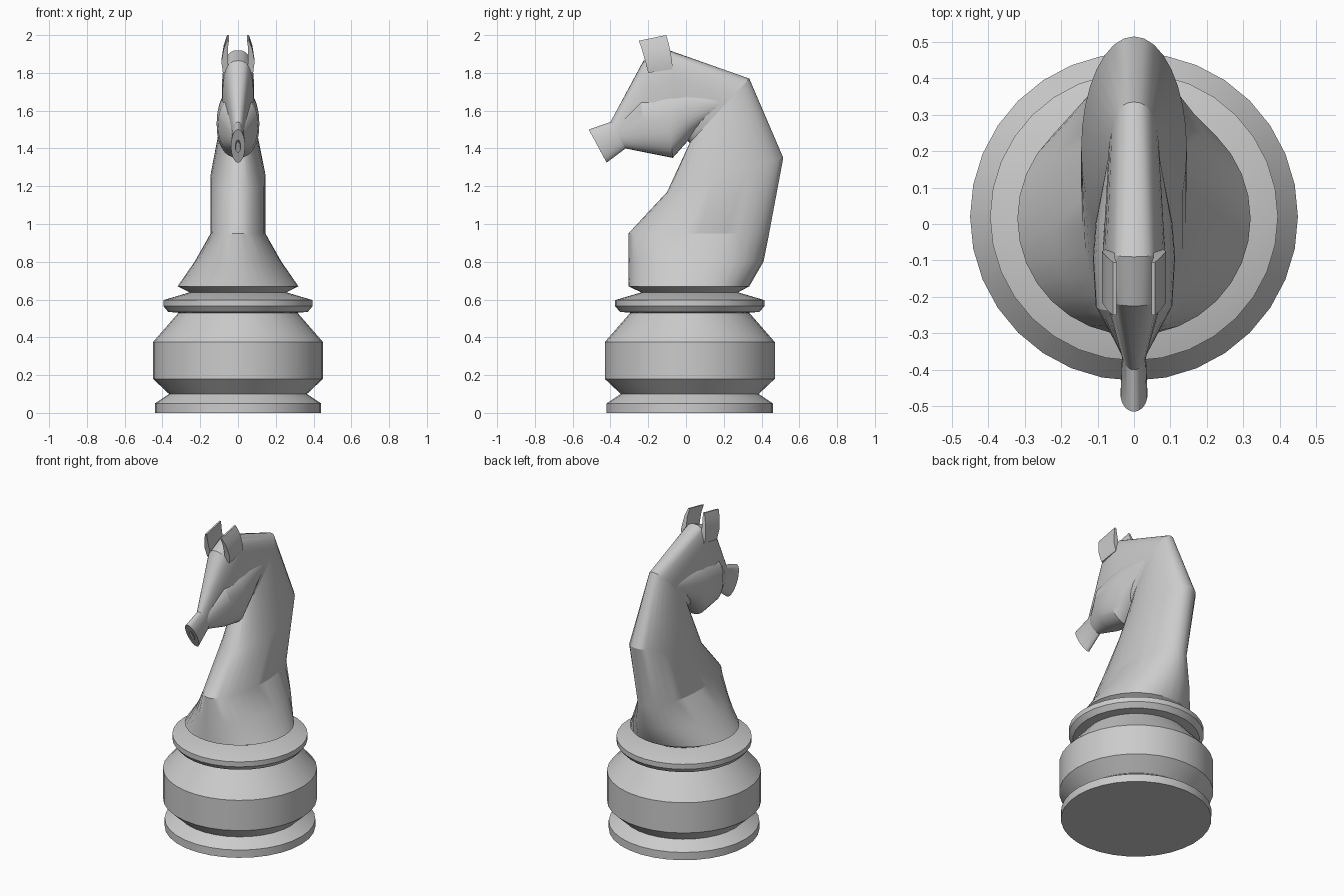
import bpy, bmesh, math
from mathutils import Vector

if "Cube" in bpy.data.objects:
    bpy.data.objects.remove(bpy.data.objects["Cube"])

N = 32


def ring(top, bottom, half_width, power=2.0):
    """Superellipse section spanning two (y, z) points, mirrored across x = 0."""
    p, q = Vector((0, *top)), Vector((0, *bottom))
    mid, half = (p + q) / 2, (p - q) / 2
    pts = []
    for i in range(N):
        a = 2 * math.pi * i / N
        s, c = math.sin(a), math.cos(a)
        x = math.copysign(abs(s) ** (2 / power), s) * half_width
        k = math.copysign(abs(c) ** (2 / power), c)
        pts.append(mid + half * k + Vector((x, 0, 0)))
    return pts


def loft(name, rings):
    """Skin a list of equal-length rings and cap both ends."""
    bm = bmesh.new()
    rows = [[bm.verts.new(p) for p in r] for r in rings]
    n = len(rows[0])
    for a, b in zip(rows, rows[1:]):
        for i in range(n):
            j = (i + 1) % n
            bm.faces.new((a[i], a[j], b[j], b[i]))
    bm.faces.new(rows[0])
    bm.faces.new(rows[-1])
    bmesh.ops.recalc_face_normals(bm, faces=bm.faces)
    mesh = bpy.data.meshes.new(name)
    bm.to_mesh(mesh)
    bm.free()
    obj = bpy.data.objects.new(name, mesh)
    bpy.context.collection.objects.link(obj)
    bpy.ops.object.select_all(action='DESELECT')
    obj.select_set(True)
    bpy.context.view_layer.objects.active = obj
    bpy.ops.object.shade_smooth_by_angle(angle=math.radians(25))
    return obj


def level(z, r, cy=0.02):
    return ring((cy + r, z), (cy - r, z), r)


# Turned base with a waist and collar
loft("base", [level(z, r) for z, r in (
    (0, 0.44), (0.05, 0.44), (0.1, 0.365), (0.18, 0.45), (0.375, 0.45),
    (0.53, 0.315), (0.535, 0.37), (0.565, 0.395), (0.597, 0.395), (0.64, 0.25))])

# Neck: round foot flattening into an arched neck
loft("neck", [
    ring((0.27, 0.635), (-0.23, 0.635), 0.25),
    ring((0.335, 0.67), (-0.305, 0.67), 0.32),
    ring((0.41, 0.80), (-0.305, 0.80), 0.23),
    ring((0.44, 0.95), (-0.305, 0.95), 0.145),
    ring((0.515, 1.35), (-0.10, 1.17), 0.145),
    ring((0.335, 1.77), (0.02, 1.43), 0.07, 2.4)])

# Skull running from nape to muzzle, with a recessed nose end
loft("head", [
    ring((0.335, 1.77), (0.02, 1.43), 0.07, 2.4),
    ring((-0.09, 1.92), (-0.01, 1.46), 0.085, 2.8),
    ring((-0.225, 1.865), (-0.12, 1.42), 0.083, 2.6),
    ring((-0.40, 1.54), (-0.32, 1.40), 0.033),
    ring((-0.515, 1.50), (-0.42, 1.325), 0.037),
    ring((-0.485, 1.445), (-0.45, 1.38), 0.014),
    ring((-0.465, 1.435), (-0.43, 1.37), 0.012)])

# Broad cheeks and jaw
loft("cheeks", [
    ring((-0.39, 1.52), (-0.32, 1.40), 0.032),
    ring((-0.24, 1.665), (-0.21, 1.378), 0.105, 2.5),
    ring((-0.11, 1.71), (-0.07, 1.35), 0.113, 2.3),
    ring((0.0, 1.715), (0.01, 1.44), 0.105, 2.3),
    ring((0.27, 1.70), (0.14, 1.58), 0.065)])

# Ears: thin tapered wedges
for side, name in ((1, "right_ear"), (-1, "left_ear")):
    loft(name, [[Vector((side * x, y, z)) for x, y, z in (
        (xi, yf, zf), (xo, yf, zf), (xo, yb, zb), (xi, yb, zb))]
        for xi, xo, yf, zf, yb, zb in (
            (0.045, 0.08, -0.20, 1.80, -0.07, 1.82),
            (0.054, 0.088, -0.215, 1.86, -0.075, 1.87),
            (0.054, 0.075, -0.235, 1.93, -0.09, 1.95),
            (0.048, 0.058, -0.25, 1.97, -0.105, 2.0))])
